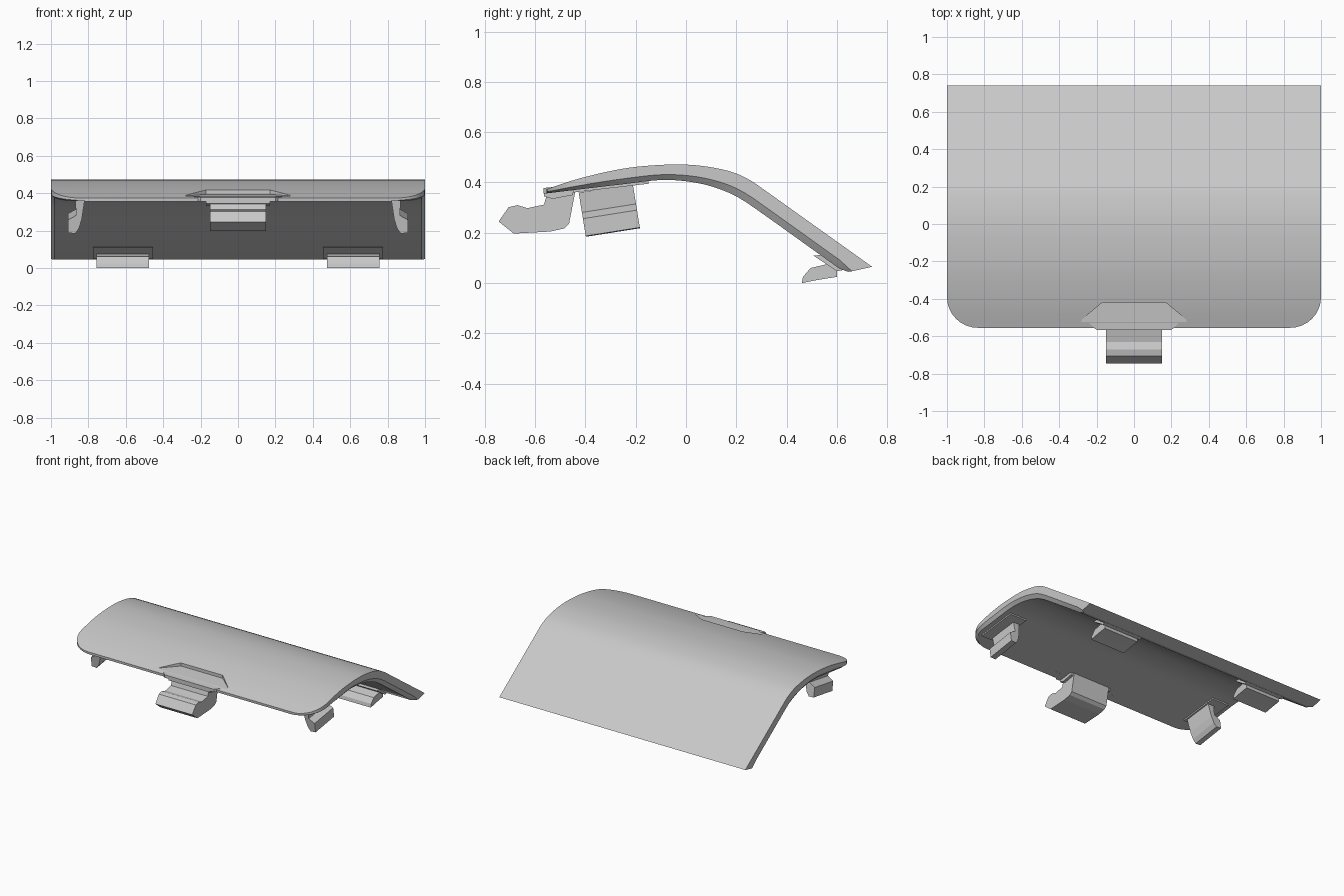
import bpy, bmesh, math
from mathutils import Vector

if "Cube" in bpy.data.objects:
    bpy.data.objects.remove(bpy.data.objects["Cube"])

grey = bpy.data.materials.new("plain grey")
grey.diffuse_color = (0.58, 0.58, 0.58, 1)
grey.use_nodes = True
grey.node_tree.nodes["Principled BSDF"].inputs["Base Color"].default_value = grey.diffuse_color


def finish(name, bm, smooth=False):
    bmesh.ops.recalc_face_normals(bm, faces=bm.faces)
    mesh = bpy.data.meshes.new(name)
    bm.to_mesh(mesh)
    bm.free()
    mesh.materials.append(grey)
    ob = bpy.data.objects.new(name, mesh)
    bpy.context.collection.objects.link(ob)
    if smooth:
        bpy.ops.object.select_all(action='DESELECT')
        bpy.context.view_layer.objects.active = ob
        ob.select_set(True)
        bpy.ops.object.shade_smooth_by_angle(angle=math.radians(25))
    return ob


def prism(name, points, offset):
    """Solid swept from a planar outline along an offset vector."""
    bm = bmesh.new()
    face = bm.faces.new([bm.verts.new(p) for p in points])
    ext = bmesh.ops.extrude_face_region(bm, geom=[face])
    moved = [v for v in ext["geom"] if isinstance(v, bmesh.types.BMVert)]
    bmesh.ops.translate(bm, verts=moved, vec=Vector(offset))
    return finish(name, bm)


def side_prism(name, outline, x0, x1):
    return prism(name, [(x0, y, z) for y, z in outline], (x1 - x0, 0, 0))


def spline(pts, y):
    """Smooth height through the control points (Catmull-Rom slopes)."""
    n = len(pts)

    def slope(i):
        a, b = pts[max(i - 1, 0)], pts[min(i + 1, n - 1)]
        return (b[1] - a[1]) / (b[0] - a[0])
    i = max(k for k in range(n - 1) if pts[k][0] <= y + 1e-9)
    (y0, z0), (y1, z1) = pts[i], pts[i + 1]
    h = y1 - y0
    t = (y - y0) / h
    return ((2*t**3 - 3*t**2 + 1) * z0 + (t**3 - 2*t**2 + t) * h * slope(i)
            + (3*t**2 - 2*t**3) * z1 + (t**3 - t**2) * h * slope(i + 1))


# Curved cover: cross-sections with rounded front corners and a bevelled lower edge
TOP = [(-0.56, 0.372), (-0.42, 0.417), (-0.25, 0.455), (-0.1, 0.47), (0.02, 0.47),
       (0.12, 0.457), (0.2, 0.436), (0.27, 0.4), (0.36, 0.336), (0.74, 0.065)]
LOW = [(-0.56, 0.356), (-0.42, 0.373), (-0.25, 0.393), (-0.1, 0.41), (0.0, 0.405),
       (0.1, 0.385), (0.2, 0.345), (0.3, 0.279), (0.62, 0.05)]
FRONT, R = -0.555, 0.165
ys = [FRONT + R * (1 - math.cos(math.pi / 2 * i / 8)) for i in range(9)]
ys += [-0.39 + 0.66 * i / 20 for i in range(1, 21)] + [0.36, 0.61]
rows = []
for y in ys:
    d = max(0.0, FRONT + R - y)
    w = 1 - R + math.sqrt(max(0.0, R * R - d * d))
    top, low = spline(TOP, y), spline(LOW, y)
    mid = low + (top - low) * 0.35
    rows.append([(-w, y, top), (w, y, top), (w, y, mid),
                 (w - 0.02, y, low), (0.02 - w, y, low), (-w, y, mid)])
rows.append([(-1, 0.74, 0.065), (1, 0.74, 0.065), (1, 0.66, 0.047),
             (0.98, 0.645, 0.045), (-0.98, 0.645, 0.045), (-1, 0.66, 0.047)])
bm = bmesh.new()
rings = [[bm.verts.new(p) for p in row] for row in rows]
for a, b in zip(rings, rings[1:]):
    for i in range(6):
        j = (i + 1) % 6
        bm.faces.new((a[i], a[j], b[j], b[i]))
bm.faces.new(rings[0])
bm.faces.new(rings[-1])
cover = finish("cover", bm, True)

# Thumb recess cut into the front edge, with a slightly sloping floor
floor = [(-0.17, -0.42, 0.394), (0.17, -0.42, 0.394), (0.28, -0.512, 0.385),
         (0.28, -0.7, 0.3665), (-0.28, -0.7, 0.3665), (-0.28, -0.512, 0.385)]
cutter = prism("recess_cutter", floor, (0, 0, 0.2))
cutter.hide_render = True
cutter.hide_viewport = True
cut = cover.modifiers.new("thumb recess", 'BOOLEAN')
cut.operation, cut.solver, cut.object = 'DIFFERENCE', 'EXACT', cutter

# Lip of the recess and the latch below it
prism("thumb_lip", [(-0.2, -0.567, 0.378), (0.2, -0.567, 0.378),
                    (0.27, -0.5, 0.385), (-0.27, -0.5, 0.385)], (0, 0, -0.022))
side_prism("latch_root", [(-0.565, 0.365), (-0.565, 0.345), (-0.53, 0.335),
                          (-0.45, 0.35), (-0.45, 0.37)], -0.17, 0.17)
side_prism("front_latch", [(-0.745, 0.245), (-0.705, 0.302), (-0.67, 0.31), (-0.63, 0.298),
                           (-0.565, 0.312), (-0.55, 0.36), (-0.44, 0.365), (-0.465, 0.235),
                           (-0.485, 0.217), (-0.54, 0.205), (-0.685, 0.197)], -0.15, 0.15)

# Tilted side clips and rear tabs, mirrored left and right
along = Vector((0, 0.215, 0.034))
down = Vector((0, 0.16, -0.987))
clip = [(0.82, -0.01), (0.87, -0.01), (0.865, 0.07), (0.91, 0.095),
        (0.91, 0.165), (0.87, 0.168), (0.85, 0.14), (0.835, 0.09)]
for s, side in ((-1, "left"), (1, "right")):
    base = Vector((0, -0.425, 0.35))
    prism(side + "_side_clip", [base + Vector((s * x, 0, 0)) + down * h for x, h in clip], along)
    side_prism(side + "_clip_pad", [(-0.45, 0.36), (-0.15, 0.395), (-0.15, 0.405), (-0.45, 0.372)],
               s * 0.81, s * 0.945)
    side_prism(side + "_rear_pad", [(0.505, 0.11), (0.55, 0.112), (0.64, 0.055), (0.6, 0.047)],
               s * 0.455, s * 0.775)
    side_prism(side + "_rear_tab", [(0.46, 0.0), (0.465, 0.025), (0.495, 0.06), (0.56, 0.075),
                                    (0.60, 0.065), (0.60, 0.025), (0.52, 0.012)],
               s * 0.475, s * 0.757)
